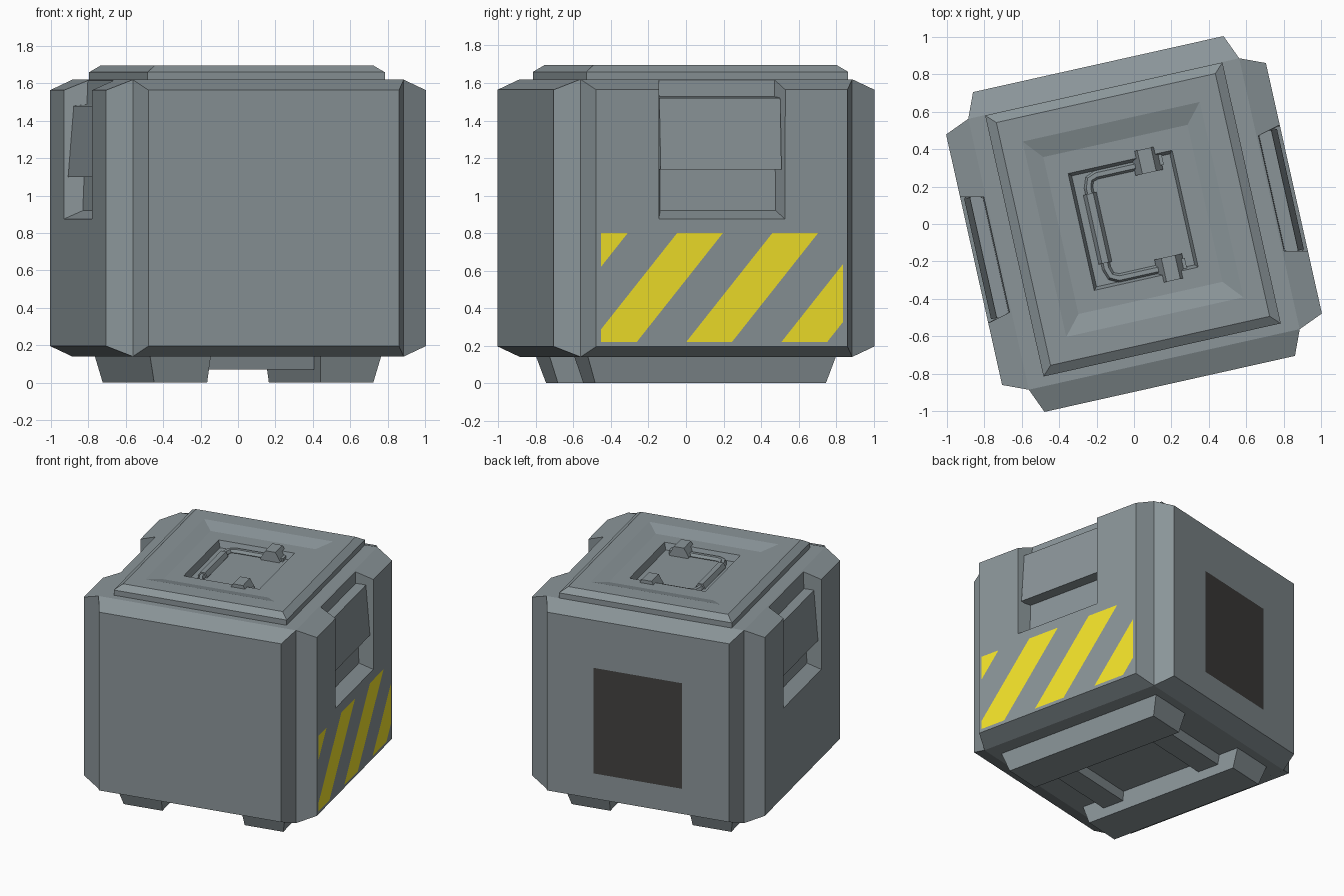
import bpy, bmesh, math
from mathutils import Matrix, Vector

if "Cube" in bpy.data.objects:
    bpy.data.objects.remove(bpy.data.objects["Cube"])

TURN = Matrix.Rotation(math.radians(12.6), 4, 'Z')   # the crate stands slightly turned
HALF = Matrix.Rotation(math.pi, 4, 'Z')


def material(name, rgb):
    m = bpy.data.materials.new(name)
    m.diffuse_color = (*rgb, 1)
    m.use_nodes = True
    m.node_tree.nodes["Principled BSDF"].inputs["Base Color"].default_value = m.diffuse_color
    return m


STEEL = material("blue_grey", (0.256, 0.30, 0.318))
YELLOW = material("yellow", (0.90, 0.77, 0.023))
DARK = material("dark", (0.055, 0.052, 0.05))


def finish(name, bm, mat=STEEL, local=None):
    bmesh.ops.recalc_face_normals(bm, faces=bm.faces)
    bm.transform(TURN @ (local or Matrix()))
    me = bpy.data.meshes.new(name)
    bm.to_mesh(me)
    bm.free()
    ob = bpy.data.objects.new(name, me)
    bpy.context.collection.objects.link(ob)
    me.materials.append(mat)
    return ob


def loft(name, rings, local=None):
    """Closed solid through successive rings of equal point count."""
    bm = bmesh.new()
    loops = [[bm.verts.new(p) for p in r] for r in rings]
    n = len(loops[0])
    for a, b in zip(loops, loops[1:]):
        for i in range(n):
            bm.faces.new((a[i], a[(i + 1) % n], b[(i + 1) % n], b[i]))
    bm.faces.new(loops[0])
    bm.faces.new(loops[-1])
    return finish(name, bm, local=local)


def rect(x0, x1, y0, y1, z):
    return [(x0, y0, z), (x1, y0, z), (x1, y1, z), (x0, y1, z)]


def cut(target, cutter):
    m = target.modifiers.new("cut", 'BOOLEAN')
    m.operation = 'DIFFERENCE'
    m.solver = 'EXACT'
    m.object = cutter
    cutter.hide_render = True
    cutter.hide_viewport = True
    cutter.display_type = 'WIRE'


def pipe(name, pts, radius):
    cu = bpy.data.curves.new(name, 'CURVE')
    cu.dimensions = '3D'
    cu.bevel_depth = radius
    cu.bevel_resolution = 1
    cu.use_fill_caps = True
    cu.materials.append(STEEL)
    s = cu.splines.new('POLY')
    s.use_smooth = False
    s.points.add(len(pts) - 1)
    for p, q in zip(s.points, pts):
        p.co = (*(TURN @ Vector(q)), 1)
    ob = bpy.data.objects.new(name, cu)
    bpy.context.collection.objects.link(ob)


# Body: a cube whose four sides bulge out as shallow frustums
bm = bmesh.new()
bmesh.ops.create_cube(bm, size=1, matrix=Matrix.Translation((0, 0, 0.88)) @ Matrix.Diagonal((1.484, 1.484, 1.48, 1)))
bm.normal_update()
sides = [f for f in bm.faces if abs(f.normal.z) < 0.5]
bmesh.ops.inset_individual(bm, faces=sides, thickness=0.079, depth=0.134)
body = finish("body", bm)

# Side pockets, open at the top, each holding a hanging flap
for side, local, dz in (("right", Matrix(), 0.02), ("left", HALF, -0.02)):
    pocket = loft(side + "_pocket_cutter", [
        [(0.91, -0.355, 0.86), (0.91, 0.355, 0.86), (0.91, 0.355, 1.8), (0.91, -0.355, 1.8)],
        [(0.78, -0.315, 0.92), (0.78, 0.315, 0.92), (0.745, 0.315, 1.8), (0.745, -0.315, 1.8)]], local)
    cut(body, pocket)
    prof = [(0.73, 1.51), (0.826, 1.50), (0.857, 1.12), (0.73, 1.12)]
    loft(side + "_flap", [[(x, y, z + dz) for x, z in prof] for y in (-0.33, 0.33)], local)

# Well in the body below the lid recess
cut(body, loft("well_cutter", [rect(-0.29, 0.29, -0.31, 0.35, z) for z in (1.46, 1.8)]))

# Lid with bevelled rim, shallow dish and handle well
loft("lid", [
    rect(-0.65, 0.65, -0.69, 0.74, 1.615),
    rect(-0.65, 0.65, -0.69, 0.74, 1.66),
    rect(-0.60, 0.60, -0.64, 0.69, 1.695),
    rect(-0.485, 0.485, -0.51, 0.56, 1.695),
    rect(-0.395, 0.395, -0.405, 0.455, 1.665),
    rect(-0.285, 0.285, -0.30, 0.34, 1.665),
    rect(-0.235, 0.235, -0.25, 0.29, 1.51),
    rect(-0.235, 0.235, -0.25, 0.29, 1.50),
    rect(-0.285, 0.285, -0.30, 0.34, 1.61)])

# Carrying handle: bent bar, thicker grip and hexagonal hinge blocks
Z = 1.62
pipe("handle_bar", [(0.14, 0.30, Z), (-0.14, 0.30, Z), (-0.18, 0.285, Z), (-0.195, 0.24, Z),
                    (-0.195, -0.20, Z), (-0.18, -0.245, Z), (-0.14, -0.265, Z), (0.14, -0.265, Z)], 0.024)
pipe("handle_grip", [(-0.195, 0.21, Z), (-0.195, -0.17, Z)], 0.036)
for tag, y in (("back", 0.315), ("front", -0.275)):
    bm = bmesh.new()
    bmesh.ops.create_cone(bm, cap_ends=True, segments=6, radius1=0.075, radius2=0.075, depth=0.13,
                          matrix=Matrix.Translation((0.14, y, 1.625)) @ Matrix.Rotation(math.pi / 2, 4, 'X')
                          @ Matrix.Rotation(math.pi / 6, 4, 'Z'))
    finish(tag + "_hinge", bm)
    loft(tag + "_hinge_mount", [rect(0.12, 0.225, y - 0.04, y + 0.04, z) for z in (1.50, 1.64)])

# Base: two long skids joined by thinner cross bars
for tag, local in (("right", Matrix()), ("left", HALF)):
    loft(tag + "_skid", [rect(0.30, 0.635, -0.68, 0.68, 0.15), rect(0.31, 0.60, -0.63, 0.63, 0.0)], local)
for tag, local in (("back", Matrix()), ("front", HALF)):
    loft(tag + "_cross_bar", [rect(-0.33, 0.33, 0.32, 0.52, 0.15), rect(-0.33, 0.33, 0.33, 0.50, 0.07)], local)

# Hazard stripes on the right side, trimmed to the face
bm = bmesh.new()
for k in range(-2, 2):
    y = -0.195 + 0.52 * k
    bm.faces.new([bm.verts.new((0.879, a, b)) for a, b in
                  ((y, 0.22), (y + 0.25, 0.22), (y + 0.72, 0.80), (y + 0.47, 0.80))])
for s in (-1, 1):
    bmesh.ops.bisect_plane(bm, geom=bm.verts[:] + bm.edges[:] + bm.faces[:], plane_co=(0, 0.662 * s, 0),
                           plane_no=(0, s, 0), clear_outer=True)
finish("hazard_stripes", bm, YELLOW)

# Dark panel on the back
bm = bmesh.new()
bm.faces.new([bm.verts.new((x, 0.879, z)) for x, z in ((0.333, 0.39), (-0.333, 0.39), (-0.333, 1.20), (0.333, 1.20))])
finish("back_panel", bm, DARK)
